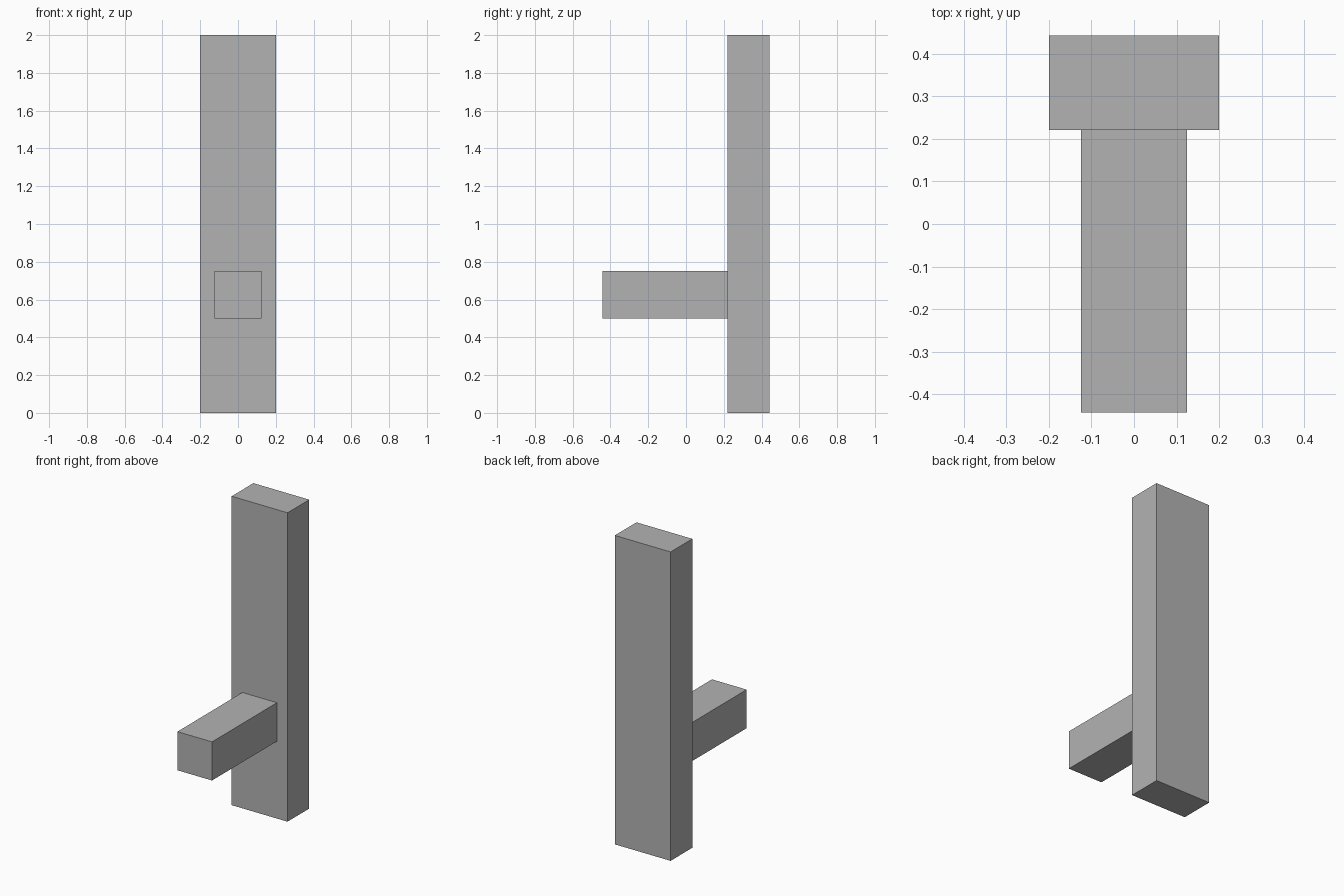
import bpy

# Remove the default object
cube = bpy.data.objects.get("Cube")
if cube:
    bpy.data.objects.remove(cube, do_unlink=True)

# Single flat colour
grey = bpy.data.materials.new("plain_grey")
grey.use_nodes = True
colour = (0.45, 0.45, 0.45, 1.0)
grey.diffuse_color = colour
grey.node_tree.nodes["Principled BSDF"].inputs["Base Color"].default_value = colour


def box(name, low, high):
    """Add a flat-shaded box spanning two opposite corners."""
    centre = [(a + b) / 2 for a, b in zip(low, high)]
    bpy.ops.mesh.primitive_cube_add(size=1, location=centre)
    part = bpy.context.object
    part.name = name
    part.scale = [b - a for a, b in zip(low, high)]
    bpy.ops.object.transform_apply(location=False, rotation=False, scale=True)
    part.data.materials.append(grey)
    return part


HALF_DEPTH = 0.443
JOIN_Y = 0.221

# Tall upright plank at the back
box("upright_post", (-0.2, JOIN_Y, 0), (0.2, HALF_DEPTH, 2))

# Square bar reaching forward from the post
box("front_bar", (-0.124, -HALF_DEPTH, 0.5), (0.124, JOIN_Y, 0.75))
